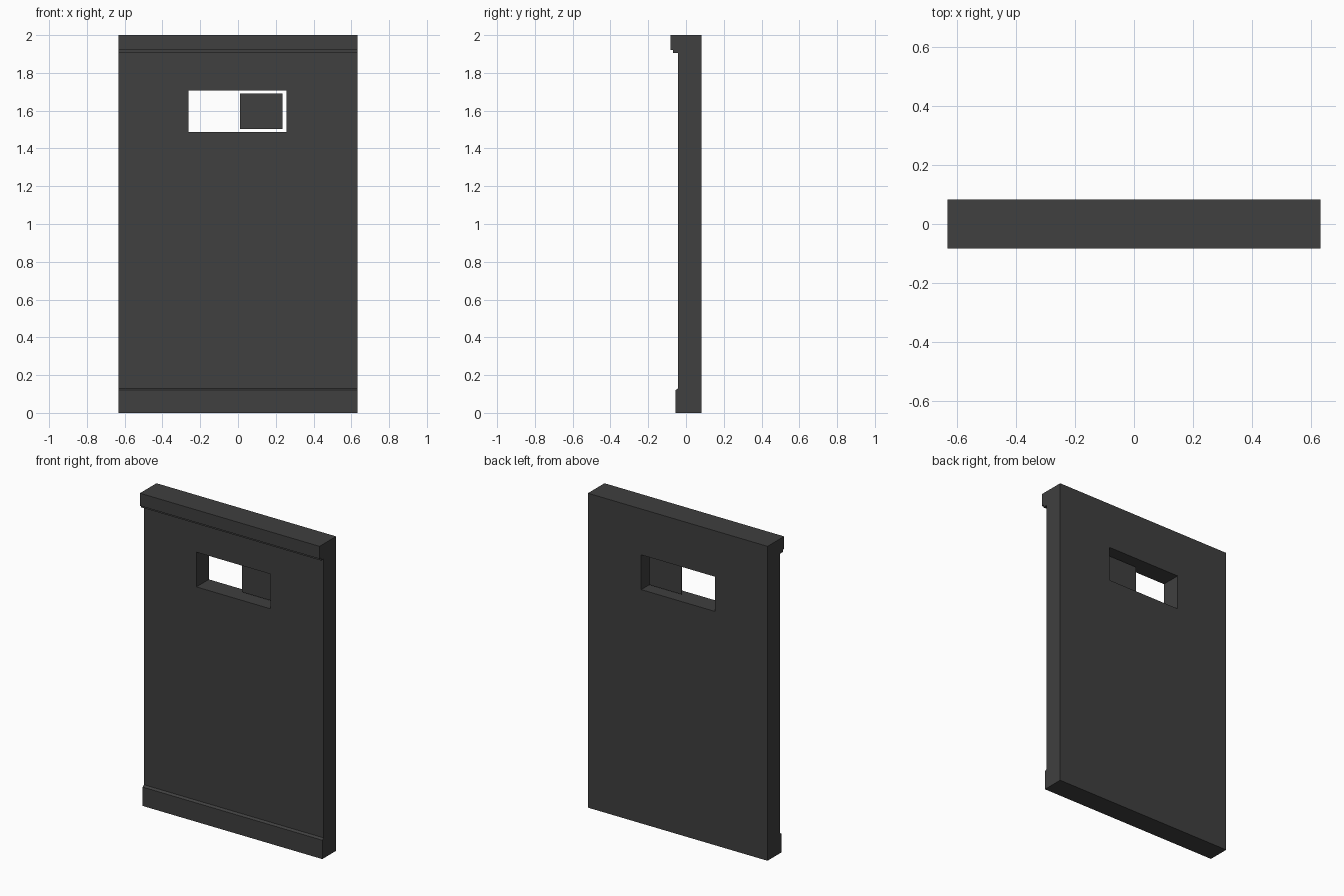
import bpy
import bmesh

default = bpy.data.objects.get("Cube")
if default:
    bpy.data.objects.remove(default, do_unlink=True)

charcoal = bpy.data.materials.new("charcoal")
charcoal.use_nodes = True
colour = (0.05, 0.05, 0.05, 1)
charcoal.diffuse_color = colour
charcoal.node_tree.nodes["Principled BSDF"].inputs["Base Color"].default_value = colour

HALF_WIDTH = 0.632
BACK = 0.083
FRONT = -0.042


def extrude_profile(name, profile, x0, x1):
    """Extrude a closed (y, z) profile along x."""
    bm = bmesh.new()
    face = bm.faces.new([bm.verts.new((x0, y, z)) for y, z in profile])
    result = bmesh.ops.extrude_face_region(bm, geom=[face])
    moved = [v for v in result["geom"] if isinstance(v, bmesh.types.BMVert)]
    bmesh.ops.translate(bm, verts=moved, vec=(x1 - x0, 0, 0))
    bmesh.ops.recalc_face_normals(bm, faces=bm.faces)
    mesh = bpy.data.meshes.new(name)
    bm.to_mesh(mesh)
    bm.free()
    mesh.materials.append(charcoal)
    obj = bpy.data.objects.new(name, mesh)
    bpy.context.collection.objects.link(obj)
    return obj


def box(name, x0, x1, y0, y1, z0, z1):
    return extrude_profile(name, [(y0, z0), (y1, z0), (y1, z1), (y0, z1)], x0, x1)


# Wall panel with skirting at the foot and a stepped cornice at the top
wall = extrude_profile("wall_panel", [
    (BACK, 0), (BACK, 2),
    (-BACK, 2), (-BACK, 1.92),
    (-0.07, 1.92), (-0.07, 1.905),
    (FRONT, 1.905), (FRONT, 0.13),
    (-0.055, 0.12), (-0.055, 0),
], -HALF_WIDTH, HALF_WIDTH)

# Window opening cut through the panel
cutter = box("window_cutter", -0.263, 0.257, -0.3, 0.3, 1.487, 1.708)
cutter.hide_render = True
cut = wall.modifiers.new("window_opening", "BOOLEAN")
cut.operation = "DIFFERENCE"
cut.solver = "EXACT"
cut.object = cutter
depsgraph = bpy.context.evaluated_depsgraph_get()
cut_mesh = bpy.data.meshes.new_from_object(wall.evaluated_get(depsgraph))
wall.modifiers.clear()
wall.data = cut_mesh
bpy.data.objects.remove(cutter, do_unlink=True)

# Sliding shutter pane standing inside one half of the opening
box("shutter_pane", 0.01, 0.235, 0.025, 0.029, 1.502, 1.69)
